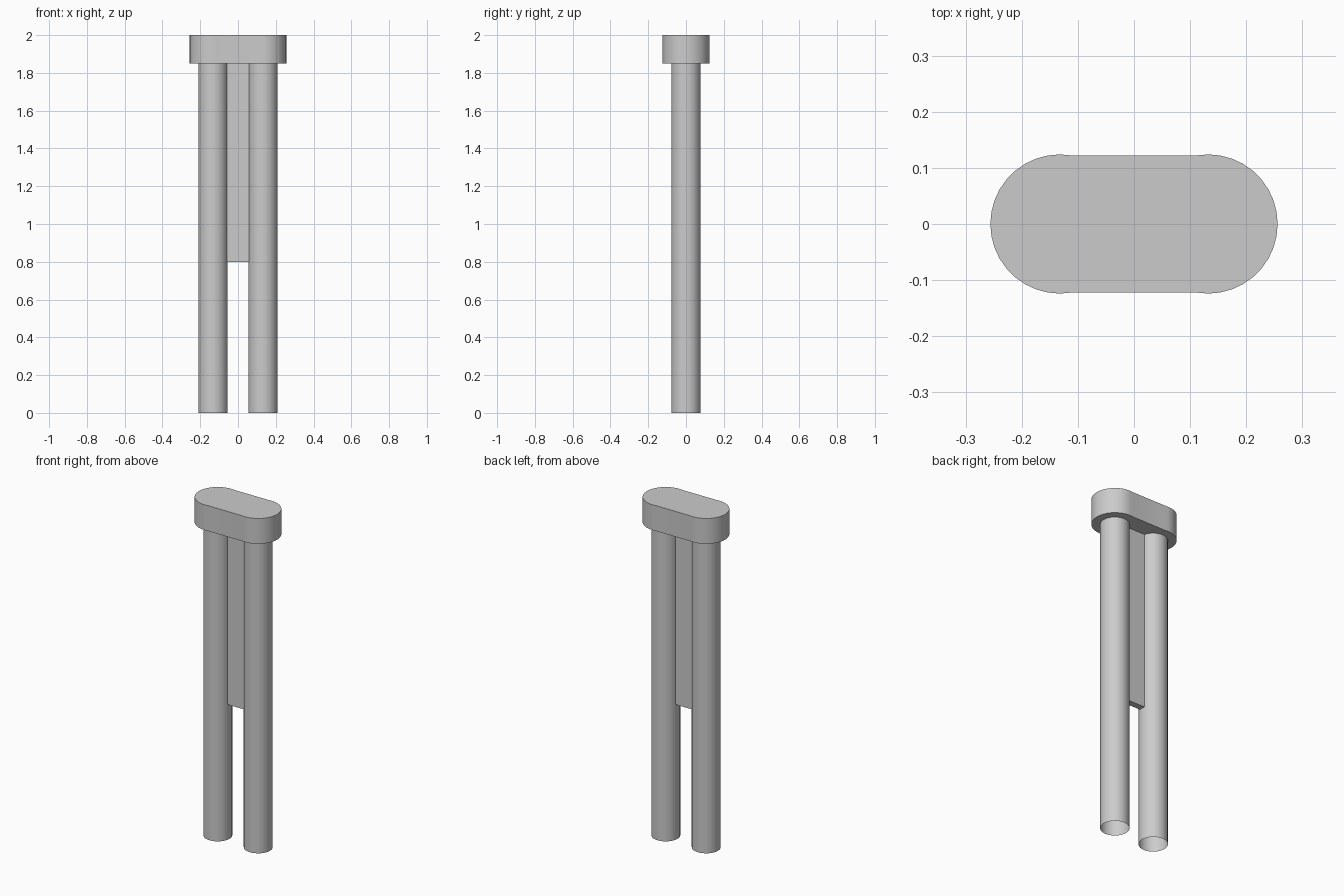
import bpy, bmesh, math

cube = bpy.data.objects.get("Cube")
if cube:
    bpy.data.objects.remove(cube, do_unlink=True)

# Single plain grey
grey = bpy.data.materials.new("light grey")
grey.use_nodes = True
grey.diffuse_color = (0.6, 0.6, 0.6, 1)
grey.node_tree.nodes["Principled BSDF"].inputs["Base Color"].default_value = (0.6, 0.6, 0.6, 1)

POST_X = 0.132      # distance of each post axis from the centre
POST_R = 0.0775
CAP_R = 0.124
CAP_Z = 1.85        # underside of the cap


def finish(bm, name):
    """Turn a bmesh into a shaded, coloured object."""
    bmesh.ops.recalc_face_normals(bm, faces=bm.faces)
    mesh = bpy.data.meshes.new(name)
    bm.to_mesh(mesh)
    bm.free()
    mesh.materials.append(grey)
    obj = bpy.data.objects.new(name, mesh)
    bpy.context.collection.objects.link(obj)
    bpy.ops.object.select_all(action='DESELECT')
    obj.select_set(True)
    bpy.context.view_layer.objects.active = obj
    bpy.ops.object.shade_smooth_by_angle(angle=math.radians(35))
    return obj


def prism(name, outline, z0, z1, capped=True):
    """Extrude a closed outline upwards; uncapped prisms are open tubes."""
    bm = bmesh.new()
    low = [bm.verts.new((x, y, z0)) for x, y in outline]
    high = [bm.verts.new((x, y, z1)) for x, y in outline]
    for i in range(len(low)):
        j = (i + 1) % len(low)
        bm.faces.new((low[i], low[j], high[j], high[i]))
    if capped:
        bm.faces.new(low[::-1])
        bm.faces.new(high)
    return finish(bm, name)


def arc(cx, radius, start, end, steps):
    angles = [math.radians(start + (end - start) * i / steps) for i in range(steps + 1)]
    return [(cx + radius * math.cos(a), radius * math.sin(a)) for a in angles]


# Two round posts, open at the ends
for name, side in (("left_post", 1), ("right_post", -1)):
    prism(name, arc(side * POST_X, POST_R, 0, 360, 32)[:-1], 0, CAP_Z, capped=False)

# Rounded cap: the end arcs run slightly past the straight sides
prism("top_cap",
      arc(POST_X, CAP_R, -100, 100, 20) + arc(-POST_X, CAP_R, 80, 280, 20),
      CAP_Z, 2.0)

# Thin web plate joining the upper part of the posts
w, t = 0.06, 0.0185
prism("web_plate", [(-w, -t), (w, -t), (w, t), (-w, t)], 0.8, CAP_Z)
